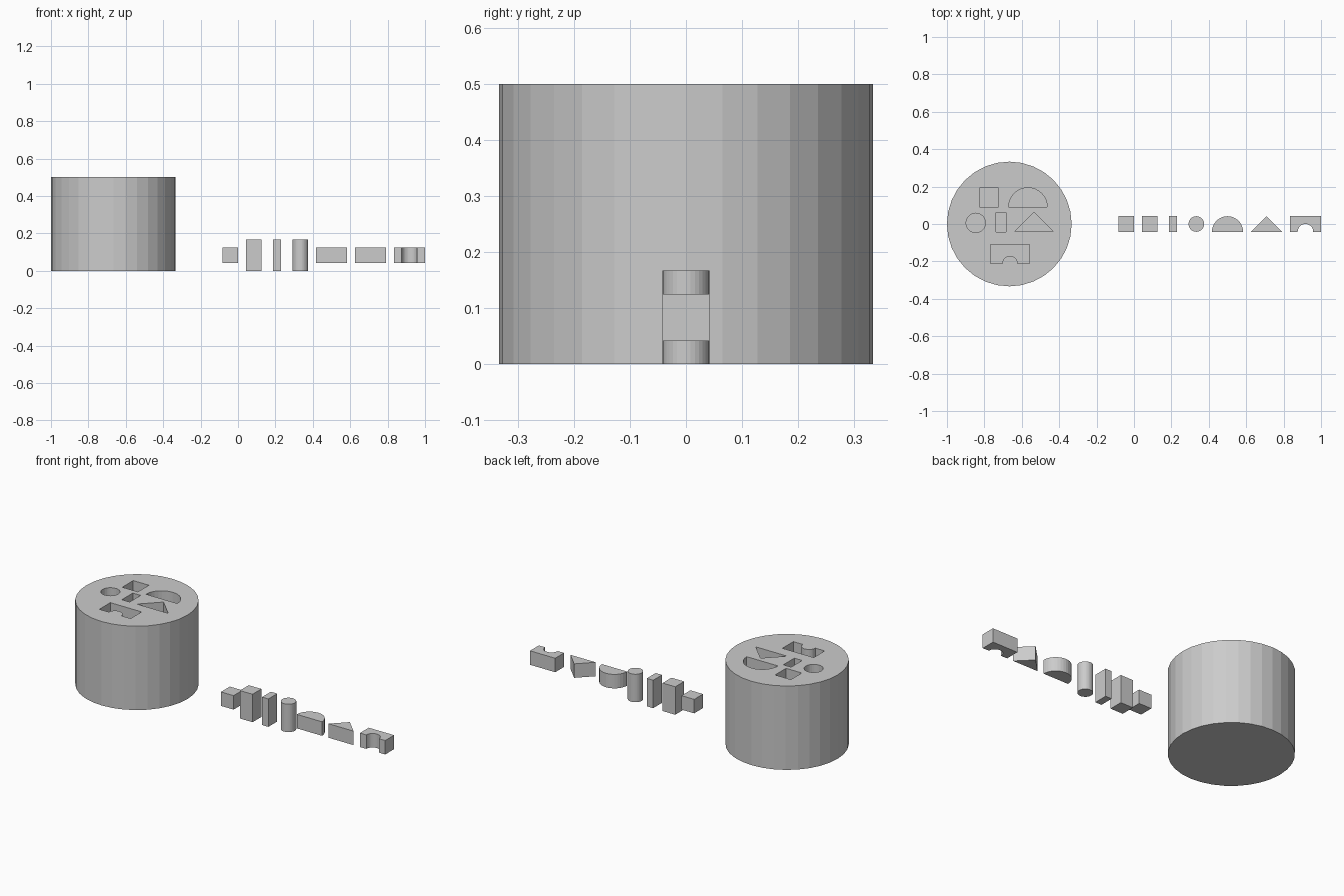
import bpy, bmesh
from math import pi, cos, sin

if "Cube" in bpy.data.objects:
    bpy.data.objects.remove(bpy.data.objects["Cube"])

U = 1 / 12          # base toy unit
SEG = 32


def arc(cx, cy, r, a0, a1, n):
    return [(cx + r * cos(a0 + (a1 - a0) * i / n),
             cy + r * sin(a0 + (a1 - a0) * i / n)) for i in range(n + 1)]


# Profiles centred on the origin, in toy units
def rect(w, h):
    return [(-w / 2, -h / 2), (w / 2, -h / 2), (w / 2, h / 2), (-w / 2, h / 2)]


def circle(r):
    return arc(0, 0, r, 0, 2 * pi, SEG)[:-1]


def half_disc(r):
    return arc(0, -r / 2, r, 0, pi, SEG // 2)


def triangle(w, h):
    return [(-w / 2, -h / 2), (w / 2, -h / 2), (0, h / 2)]


def arch(w, h, r):
    return ([(w / 2, -h / 2), (w / 2, h / 2), (-w / 2, h / 2), (-w / 2, -h / 2)]
            + arc(0, -h / 2, r, pi, 0, SEG // 2))


def prism(name, pts, x, y, z0, z1, scale=U):
    bm = bmesh.new()
    face = bm.faces.new([bm.verts.new((x + px * scale, y + py * scale, z0))
                         for px, py in pts])
    top = bmesh.ops.extrude_face_region(bm, geom=[face])["geom"]
    bmesh.ops.translate(bm, vec=(0, 0, z1 - z0),
                        verts=[v for v in top if isinstance(v, bmesh.types.BMVert)])
    bmesh.ops.recalc_face_normals(bm, faces=bm.faces)
    mesh = bpy.data.meshes.new(name)
    bm.to_mesh(mesh)
    bm.free()
    ob = bpy.data.objects.new(name, mesh)
    bpy.context.collection.objects.link(ob)
    return ob


shapes = {
    "square": rect(1, 1),
    "slot": rect(0.5, 1),
    "round": circle(0.5),
    "half_round": half_disc(1),
    "triangle": triangle(2, 1),
    "arch": arch(2, 1, 0.5),
}

# Loose blocks in a row: name, profile, x, bottom, top
blocks = [
    ("cube_block", "square", -0.5, 0.5, 1.5),
    ("square_block", "square", 1, 0, 2),
    ("slot_block", "slot", 2.5, 0, 2),
    ("round_block", "round", 4, 0, 2),
    ("half_round_block", "half_round", 6, 0.5, 1.5),
    ("triangle_block", "triangle", 8.5, 0.5, 1.5),
    ("arch_block", "arch", 11, 0.5, 1.5),
]
for name, shape, x, z0, z1 in blocks:
    prism(name, shapes[shape], x * U, 0, z0 * U, z1 * U)

# Sorter drum with recessed openings slightly larger than the blocks
drum = prism("sorter_drum", circle(4), -8 * U, 0, 0, 6 * U)
openings = {
    "square": (-0.775, 0.142),
    "slot": (-0.711, 0.010),
    "round": (-0.846, 0.006),
    "half_round": (-0.567, 0.142),
    "triangle": (-0.535, 0.011),
    "arch": (-0.663, -0.160),
}
shapes["arch"] = arch(2, 1, 0.4)
bpy.context.view_layer.objects.active = drum
for shape, (x, y) in openings.items():
    cutter = prism(shape + "_cutter", shapes[shape], x, y, 5 * U, 7 * U, 1.24 * U)
    mod = drum.modifiers.new(shape + "_opening", 'BOOLEAN')
    mod.operation = 'DIFFERENCE'
    mod.solver = 'EXACT'
    mod.object = cutter
    bpy.ops.object.modifier_apply(modifier=mod.name)
    bpy.data.objects.remove(cutter)
